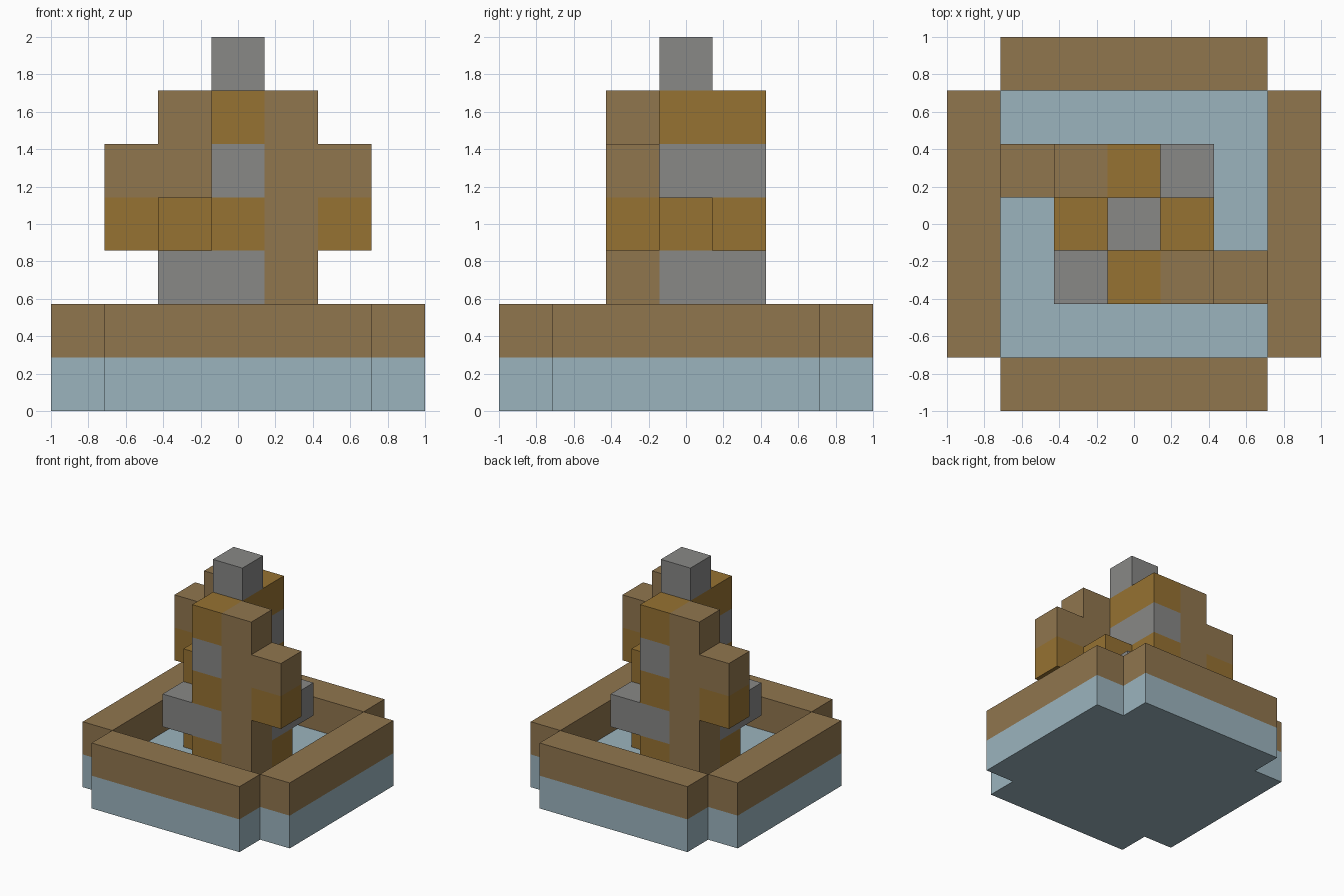
import bpy
import bmesh
from mathutils import Vector

cube = bpy.data.objects.get("Cube")
if cube:
    bpy.data.objects.remove(cube, do_unlink=True)

U = 2 / 7  # edge of one block


def material(name, rgb):
    mat = bpy.data.materials.new(name)
    mat.use_nodes = True
    mat.diffuse_color = (*rgb, 1)
    mat.node_tree.nodes["Principled BSDF"].inputs["Base Color"].default_value = (*rgb, 1)
    return mat


MATS = {
    "W": material("brown_wood", (0.28, 0.18, 0.076)),
    "O": material("ochre", (0.305, 0.168, 0.032)),
    "G": material("grey_stone", (0.246, 0.246, 0.24)),
    "B": material("pale_blue", (0.33, 0.456, 0.515)),
}
LETTERS = list(MATS)
parts = {}


def column(part, x, y, level, colours):
    """Stack one block per letter, upward from the given level."""
    for i, letter in enumerate(colours):
        parts.setdefault(part, {})[x, y, level + i] = letter


# Base with notched corners and raised rim
for x in range(-3, 4):
    for y in range(-3, 4):
        if abs(x) == 3 and abs(y) == 3:
            continue
        column("base", x, y, 0, "B")
        if max(abs(x), abs(y)) == 3:
            column("rim", x, y, 1, "W")

# Tower core
column("tower_core", 0, 0, 1, "OGOGOG")

# Matching halves of the tower, turned half way round
for s, side in ((1, "front"), (-1, "back")):
    column(side + "_tower_wall", 0, -s, 1, "OGOGO")
    column(side + "_post", s, -s, 1, "WWWWW")
    column(side + "_arm", 2 * s, -s, 3, "OW")
    column(side + "_ledge", -s, -s, 2, "G")
    column(side + "_side_pillar", s, 0, 1, "OGO")

filled = {cell for blocks in parts.values() for cell in blocks}
AXES = [Vector(v) for v in ((1, 0, 0), (0, 1, 0), (0, 0, 1))]


def build(name, blocks):
    """Make the exposed skin of a set of blocks."""
    bm = bmesh.new()
    for cell, letter in blocks.items():
        centre = Vector(cell) + Vector((0, 0, 0.5))
        for i, axis in enumerate(AXES):
            for sign in (1, -1):
                n = axis * sign
                if tuple(int(c) for c in Vector(cell) + n) in filled:
                    continue
                a, b = AXES[(i + 1) % 3] * sign, AXES[(i + 2) % 3]
                corners = [(-a - b), (a - b), (a + b), (b - a)]
                face = bm.faces.new([bm.verts.new((centre + (n + c) / 2) * U) for c in corners])
                face.material_index = LETTERS.index(letter)
    bmesh.ops.remove_doubles(bm, verts=bm.verts, dist=0.001)
    # Merge flat runs of one colour
    bmesh.ops.dissolve_limit(bm, angle_limit=0.01, verts=bm.verts, edges=bm.edges,
                             delimit={"MATERIAL"})
    mesh = bpy.data.meshes.new(name)
    bm.to_mesh(mesh)
    bm.free()
    for mat in MATS.values():
        mesh.materials.append(mat)
    bpy.context.collection.objects.link(bpy.data.objects.new(name, mesh))


for name, blocks in parts.items():
    build(name, blocks)
